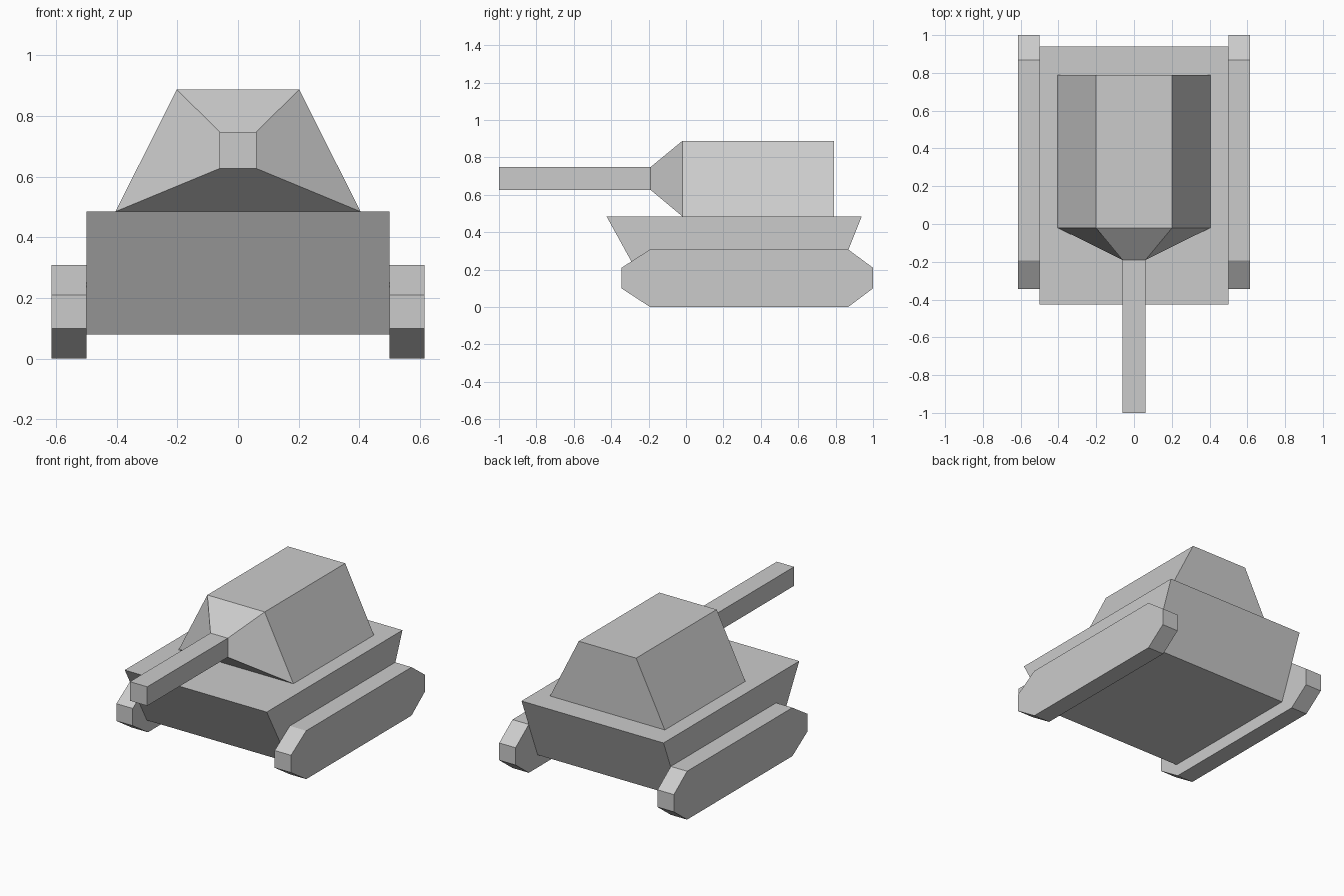
import bpy
import bmesh

if "Cube" in bpy.data.objects:
    bpy.data.objects.remove(bpy.data.objects["Cube"])


def loft(name, rings):
    """Skin a closed solid through rings that share one point count."""
    bm = bmesh.new()
    loops = [[bm.verts.new(p) for p in ring] for ring in rings]
    n = len(loops[0])
    for a, b in zip(loops, loops[1:]):
        for i in range(n):
            j = (i + 1) % n
            bm.faces.new((a[i], a[j], b[j], b[i]))
    bm.faces.new(loops[0])
    bm.faces.new(loops[-1])
    bmesh.ops.recalc_face_normals(bm, faces=bm.faces[:])
    mesh = bpy.data.meshes.new(name)
    bm.to_mesh(mesh)
    bm.free()
    obj = bpy.data.objects.new(name, mesh)
    bpy.context.collection.objects.link(obj)
    return obj


def side_profile(name, profile, x0, x1):
    """Extrude a (y, z) profile across x."""
    return loft(name, [[(x, y, z) for y, z in profile] for x in (x0, x1)])


def section(y, z0, z1, w0, w1):
    """Trapezoid cross-section at y: half widths w0 (bottom), w1 (top)."""
    return [(-w0, y, z0), (w0, y, z0), (w1, y, z1), (-w1, y, z1)]


# Hull: sloped front and rear plates
side_profile("hull", [(-0.425, 0.485), (-0.202, 0.08),
                      (0.778, 0.08), (0.94, 0.485)], -0.5, 0.5)

# Tracks: chamfered slab, mirrored to the other side
tracks = side_profile("tracks", [
    (-0.192, 0.003), (0.867, 0.003), (1.0, 0.1), (1.0, 0.21),
    (0.867, 0.308), (-0.192, 0.308), (-0.345, 0.21), (-0.345, 0.1)], 0.5, 0.615)
for v in tracks.data.vertices:
    v.co.z = max(0.0, v.co.z - 0.003) if v.co.z < 0.01 else v.co.z
tracks.modifiers.new("mirror", 'MIRROR').use_axis[0] = True

# Turret: trapezoid body narrowing to the gun mount
loft("turret", [section(0.79, 0.485, 0.888, 0.404, 0.202),
                section(-0.02, 0.485, 0.888, 0.404, 0.202),
                section(-0.19, 0.627, 0.748, 0.061, 0.061)])

# Gun barrel
loft("gun_barrel", [section(-0.19, 0.627, 0.748, 0.061, 0.061),
                    section(-1.0, 0.627, 0.748, 0.061, 0.061)])
